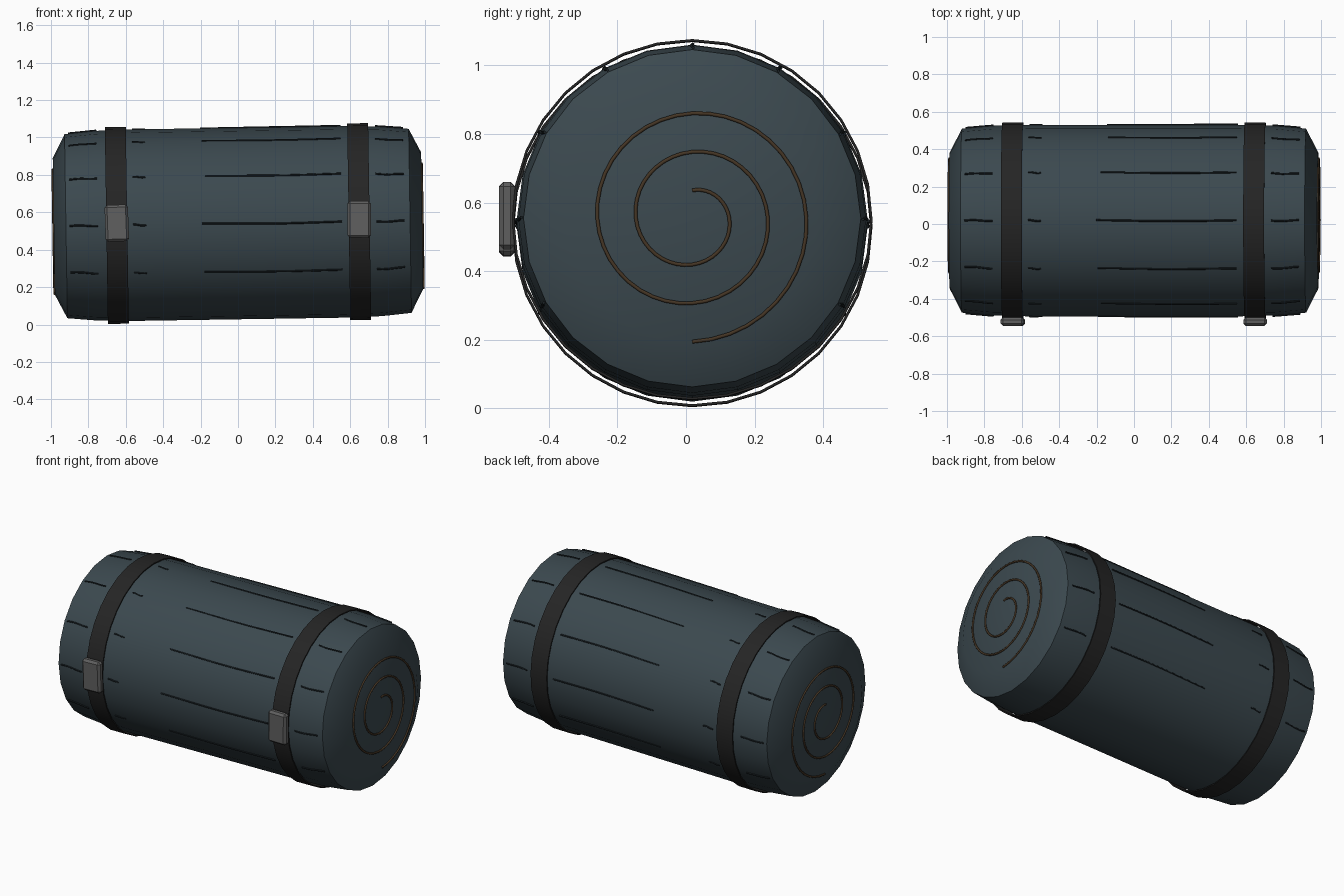
import bpy, math, random
from mathutils import Matrix, Vector

if "Cube" in bpy.data.objects:
    bpy.data.objects.remove(bpy.data.objects["Cube"])

random.seed(4)
CENTRE = Vector((0, 0.018, 0.54))
TILT = Matrix.Translation(CENTRE) @ Matrix.Rotation(-0.0155, 4, 'Y')


def material(name, rgb):
    m = bpy.data.materials.new(name)
    m.diffuse_color = (*rgb, 1)
    m.use_nodes = True
    m.node_tree.nodes["Principled BSDF"].inputs["Base Color"].default_value = m.diffuse_color
    return m


CLOTH = material("slate_cloth", (0.044, 0.066, 0.078))
CREASE = material("dark_crease", (0.010, 0.015, 0.018))
STRAP = material("black_strap", (0.018, 0.018, 0.018))
METAL = material("grey_metal", (0.115, 0.115, 0.115))
CORD = material("brown_edge", (0.060, 0.036, 0.018))


def add_mesh(name, verts, faces, mat, angle=30):
    me = bpy.data.meshes.new(name)
    me.from_pydata(verts, [], faces)
    me.materials.append(mat)
    ob = bpy.data.objects.new(name, me)
    bpy.context.collection.objects.link(ob)
    ob.matrix_world = TILT
    bpy.ops.object.select_all(action='DESELECT')
    ob.select_set(True)
    bpy.context.view_layer.objects.active = ob
    bpy.ops.object.shade_smooth_by_angle(angle=math.radians(angle))
    return ob


def lathe(name, profile, sides, mat, closed=False):
    """Spin (x, radius) points around the x axis; open profiles get end caps."""
    n = len(profile)
    verts = [(x, r * math.cos(2 * math.pi * s / sides), r * math.sin(2 * math.pi * s / sides))
             for x, r in profile for s in range(sides)]
    faces = []
    for i in range(n if closed else n - 1):
        a, b = i * sides, (i + 1) % n * sides
        for s in range(sides):
            t = (s + 1) % sides
            faces.append((a + s, a + t, b + t, b + s))
    if not closed:
        faces.append(tuple(reversed(range(sides))))
        faces.append(tuple(range((n - 1) * sides, n * sides)))
    return add_mesh(name, verts, faces, mat)


def tube(name, points, radius, mat, res=1):
    cu = bpy.data.curves.new(name, 'CURVE')
    cu.dimensions = '3D'
    cu.bevel_depth = radius
    cu.bevel_resolution = res
    cu.use_fill_caps = True
    sp = cu.splines.new('POLY')
    sp.points.add(len(points) - 1)
    for p, co in zip(sp.points, points):
        p.co = (*co, 1)
    cu.materials.append(mat)
    ob = bpy.data.objects.new(name, cu)
    bpy.context.collection.objects.link(ob)
    ob.matrix_world = TILT
    return ob


# Rolled cloth body with chamfered ends
half = [(0.985, 0.365), (0.92, 0.492), (0.76, 0.507), (0.55, 0.512)]
profile = [(-x, r) for x, r in half] + [(x, r) for x, r in reversed(half)]
lathe("roll_body", profile, 24, CLOTH)

# Straps: thin square-edged bands standing just off the cloth
for side, label in ((-1, "left"), (1, "right")):
    c = side * 0.648
    band = [(c - 0.056, 0.519), (c + 0.056, 0.519), (c + 0.056, 0.526), (c - 0.056, 0.526)]
    lathe(label + "_strap", band[::-1], 32, STRAP, closed=True)

    # Buckle: bevelled block on the front of the strap
    bpy.ops.mesh.primitive_cube_add(size=1)
    b = bpy.context.object
    b.name = label + "_buckle"
    b.data.transform(Matrix.Diagonal((0.125, 0.046, 0.196, 1)))
    b.data.materials.append(METAL)
    b.matrix_world = TILT @ Matrix.Translation((c, -0.540, 0.012)) @ Matrix.Rotation(side * 0.02, 4, 'Y')
    bev = b.modifiers.new("edge", 'BEVEL')
    bev.width = 0.013
    bev.segments = 1

    # Spiral edge of the rolled cloth on the end face
    spiral = []
    for i in range(101):
        turn = 2.5 * i / 100
        r, a = 0.08 + 0.1125 * turn, 2 * math.pi * turn
        spiral.append((side * 0.987, r * math.sin(a), r * math.cos(a)))
    tube(label + "_spiral", spiral, 0.006, CORD)

# Lengthwise creases, absent along the underside
for k in range(9):
    a = math.radians(-30 + 30 * k)
    shift = random.uniform(-0.04, 0.03)
    spans = [(-0.90, -0.75, 0.496, 0.509), (-0.56, -0.49, 0.513, 0.511),
             (-0.16 + shift, 0.555, 0.511, 0.514), (0.74, 0.89, 0.510, 0.498)]
    for j, (x0, x1, r0, r1) in enumerate(spans):
        pts = []
        for i in range(6):
            t = i / 5
            r = r0 + (r1 - r0) * t
            w = a + 0.006 * math.sin(5 * t + j)
            pts.append((x0 + (x1 - x0) * t, -r * math.cos(w), r * math.sin(w)))
        tube(f"crease_{k}_{j}", pts, 0.005, CREASE, 0)
